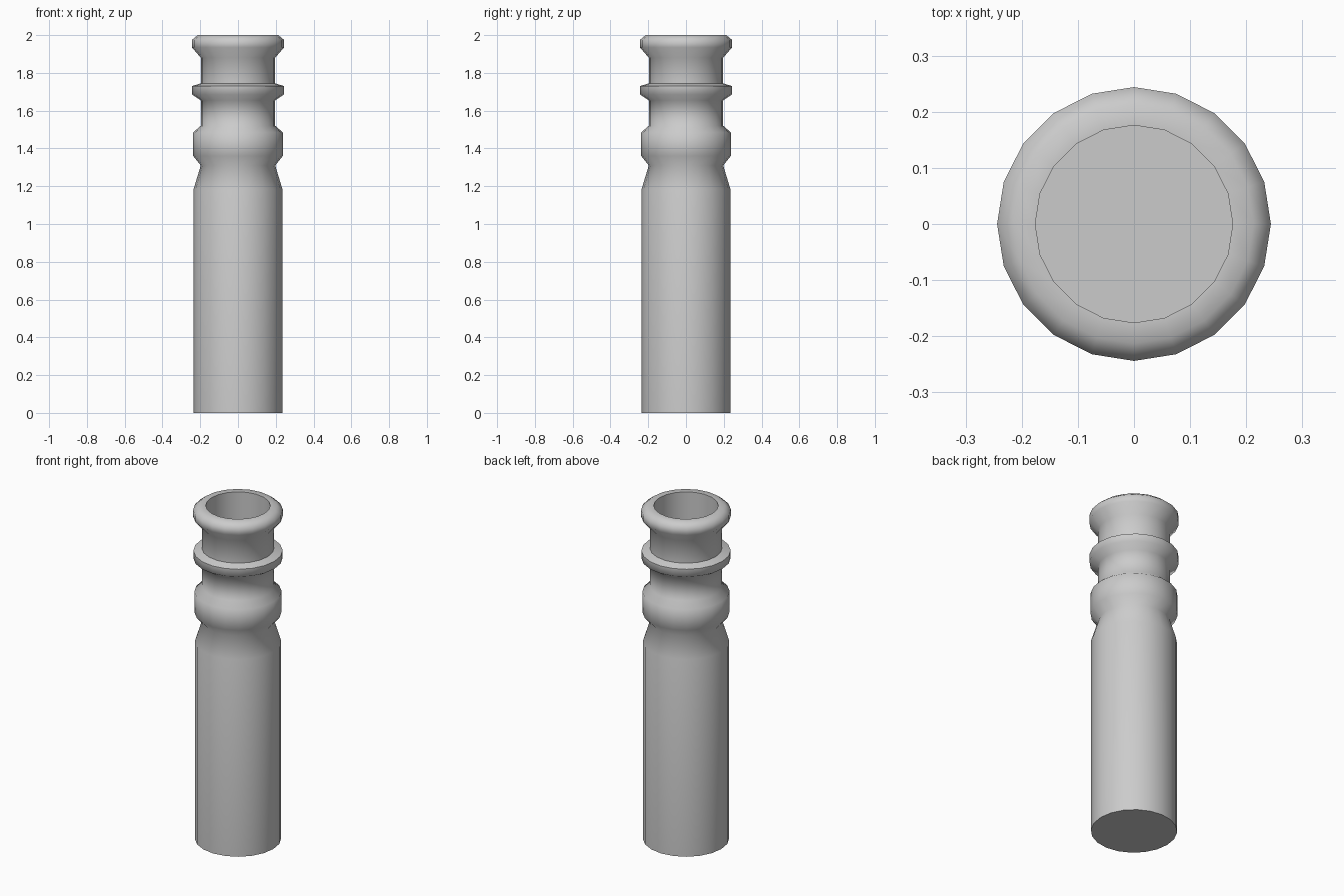
import bpy, bmesh
from math import cos, sin, pi, radians

if "Cube" in bpy.data.objects:
    bpy.data.objects.remove(bpy.data.objects["Cube"])

SIDES = 20


def lathe(name, profile):
    """Revolve (radius, z) points around z and cap both ends."""
    bm = bmesh.new()
    rings = [[bm.verts.new((r * cos(2 * pi * i / SIDES), r * sin(2 * pi * i / SIDES), z))
              for i in range(SIDES)] for r, z in profile]
    for a, b in zip(rings, rings[1:]):
        for i in range(SIDES):
            j = (i + 1) % SIDES
            bm.faces.new((a[i], a[j], b[j], b[i]))
    bm.faces.new(rings[0][::-1])
    bm.faces.new(rings[-1])
    bmesh.ops.recalc_face_normals(bm, faces=bm.faces)
    mesh = bpy.data.meshes.new(name)
    bm.to_mesh(mesh)
    bm.free()
    obj = bpy.data.objects.new(name, mesh)
    bpy.context.collection.objects.link(obj)
    bpy.ops.object.select_all(action='DESELECT')
    obj.select_set(True)
    bpy.context.view_layer.objects.active = obj
    bpy.ops.object.shade_smooth_by_angle(angle=radians(62))
    return obj


lathe("ridged_handle", [
    (0.235, 0.0), (0.235, 1.185),                                # long grip
    (0.197, 1.31),                                               # waist
    (0.237, 1.36), (0.237, 1.485), (0.197, 1.52),                # wide collar
    (0.197, 1.655), (0.243, 1.685), (0.243, 1.73), (0.197, 1.745),  # thin ridge
    (0.197, 1.88), (0.244, 1.935), (0.244, 1.975), (0.213, 2.0),  # flared lip
    (0.176, 2.0), (0.176, 1.70),                                 # open recess
])
